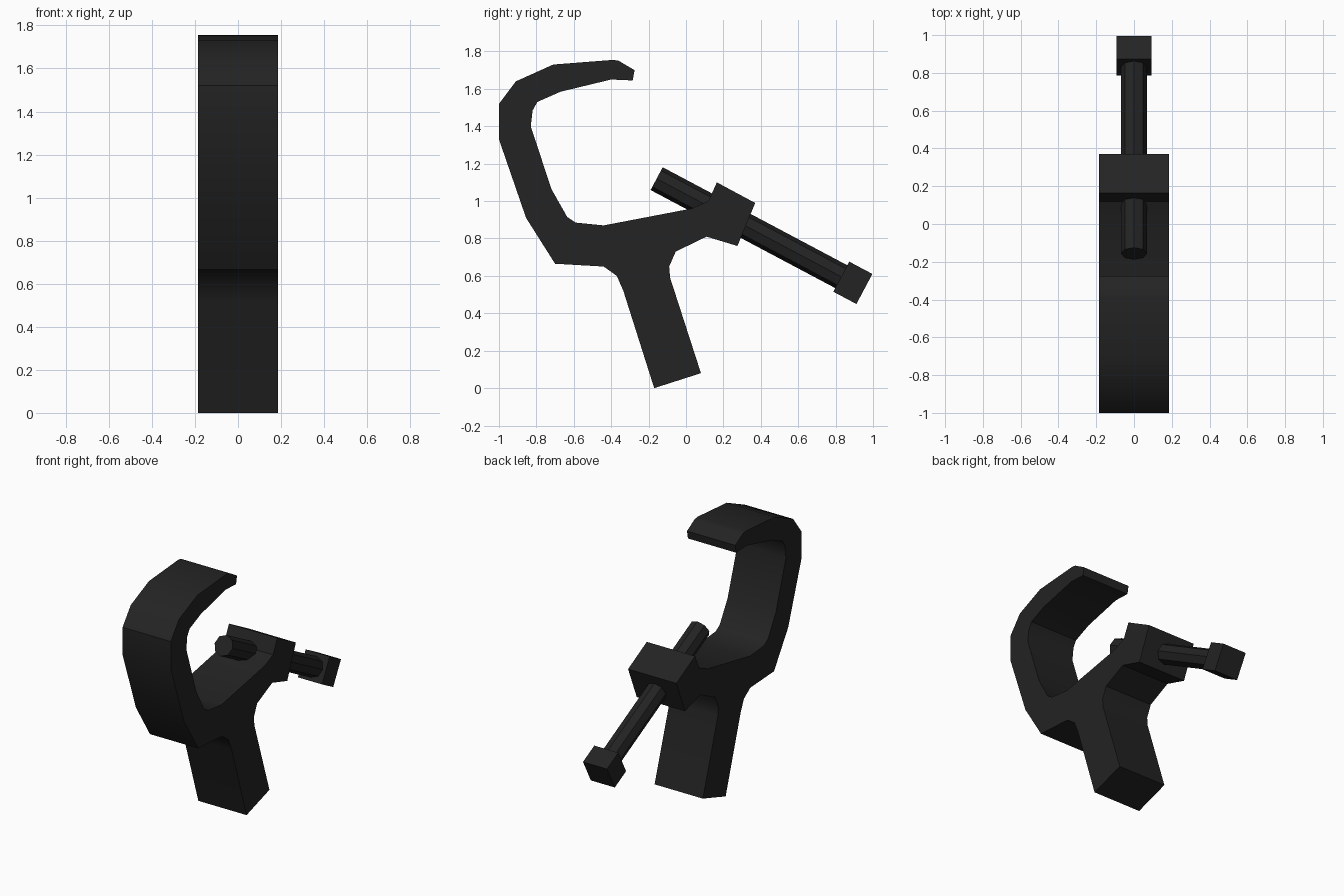
import bpy
import bmesh
import math
from mathutils import Vector, Matrix

default_cube = bpy.data.objects.get("Cube")
if default_cube:
    bpy.data.objects.remove(default_cube, do_unlink=True)

# Single matt black finish
black = bpy.data.materials.new("matt black")
black.use_nodes = True
black.diffuse_color = (0.017, 0.017, 0.017, 1)
shader = next(n for n in black.node_tree.nodes if n.type == "BSDF_PRINCIPLED")
shader.inputs["Base Color"].default_value = black.diffuse_color
shader.inputs["Roughness"].default_value = 0.7


def add_part(name, bm, smooth_angle=None):
    """Turn a bmesh into a named, painted object."""
    bmesh.ops.recalc_face_normals(bm, faces=bm.faces)
    mesh = bpy.data.meshes.new(name)
    bm.to_mesh(mesh)
    bm.free()
    mesh.materials.append(black)
    part = bpy.data.objects.new(name, mesh)
    bpy.context.collection.objects.link(part)
    if smooth_angle:
        bpy.ops.object.select_all(action="DESELECT")
        part.select_set(True)
        bpy.context.view_layer.objects.active = part
        bpy.ops.object.shade_smooth_by_angle(angle=math.radians(smooth_angle))
    return part


def extrude_profile(name, outline, half_width, smooth_angle):
    """Extrude a side outline of (y, z) points across x."""
    bm = bmesh.new()
    side = bm.faces.new([bm.verts.new((-half_width, y, z)) for y, z in outline])
    result = bmesh.ops.extrude_face_region(bm, geom=[side])
    moved = [v for v in result["geom"] if isinstance(v, bmesh.types.BMVert)]
    bmesh.ops.translate(bm, verts=moved, vec=(2 * half_width, 0, 0))
    return add_part(name, bm, smooth_angle)


# Clamp body: stem, bolt block, inner jaw, hook tip, outer jaw
stem_back = [(-.17, 0), (.08, .08), (-.085, .59), (-.09, .65), (-.055, .73)]
bolt_block = [(.11, .81), (.275, .76), (.37, .99), (.165, 1.1), (.12, 1), (.03, .96)]
inner_jaw = [(-.44, .87), (-.59, .885), (-.635, .915), (-.72, 1.065), (-.83, 1.4),
             (-.82, 1.485), (-.795, 1.53), (-.67, 1.585), (-.4, 1.65)]
hook_tip = [(-.285, 1.645), (-.275, 1.7), (-.36, 1.75), (-.39, 1.755)]
outer_jaw = [(-.71, 1.73), (-.91, 1.64), (-1, 1.52), (-1, 1.33), (-.855, .91), (-.7, .665)]
stem_front = [(-.44, .65), (-.37, .6), (-.335, .52)]
extrude_profile("clamp_body",
                stem_back + bolt_block + inner_jaw + hook_tip + outer_jaw + stem_front,
                half_width=.185, smooth_angle=32)

# Bolt axis slopes down towards the back
bolt_tip = Vector((0, -.157, 1.12))
head_centre = Vector((0, .892, .563))
axis = (head_centre - bolt_tip).normalized()
across = Vector((1, 0, 0))
tilt = Matrix((across, axis.cross(across), axis)).transposed().to_4x4()

# Eight-sided bolt shaft
bm = bmesh.new()
bmesh.ops.create_cone(bm, cap_ends=True, segments=8, radius1=.069, radius2=.069,
                      depth=(head_centre - bolt_tip).length,
                      matrix=Matrix.Translation((bolt_tip + head_centre) / 2) @ tilt)
add_part("bolt_shaft", bm)

# Square bolt head
bm = bmesh.new()
bmesh.ops.create_cube(bm, size=1, matrix=Matrix.Translation(head_centre) @ tilt
                      @ Matrix.Diagonal((.184, .182, .14, 1)))
add_part("bolt_head", bm)
